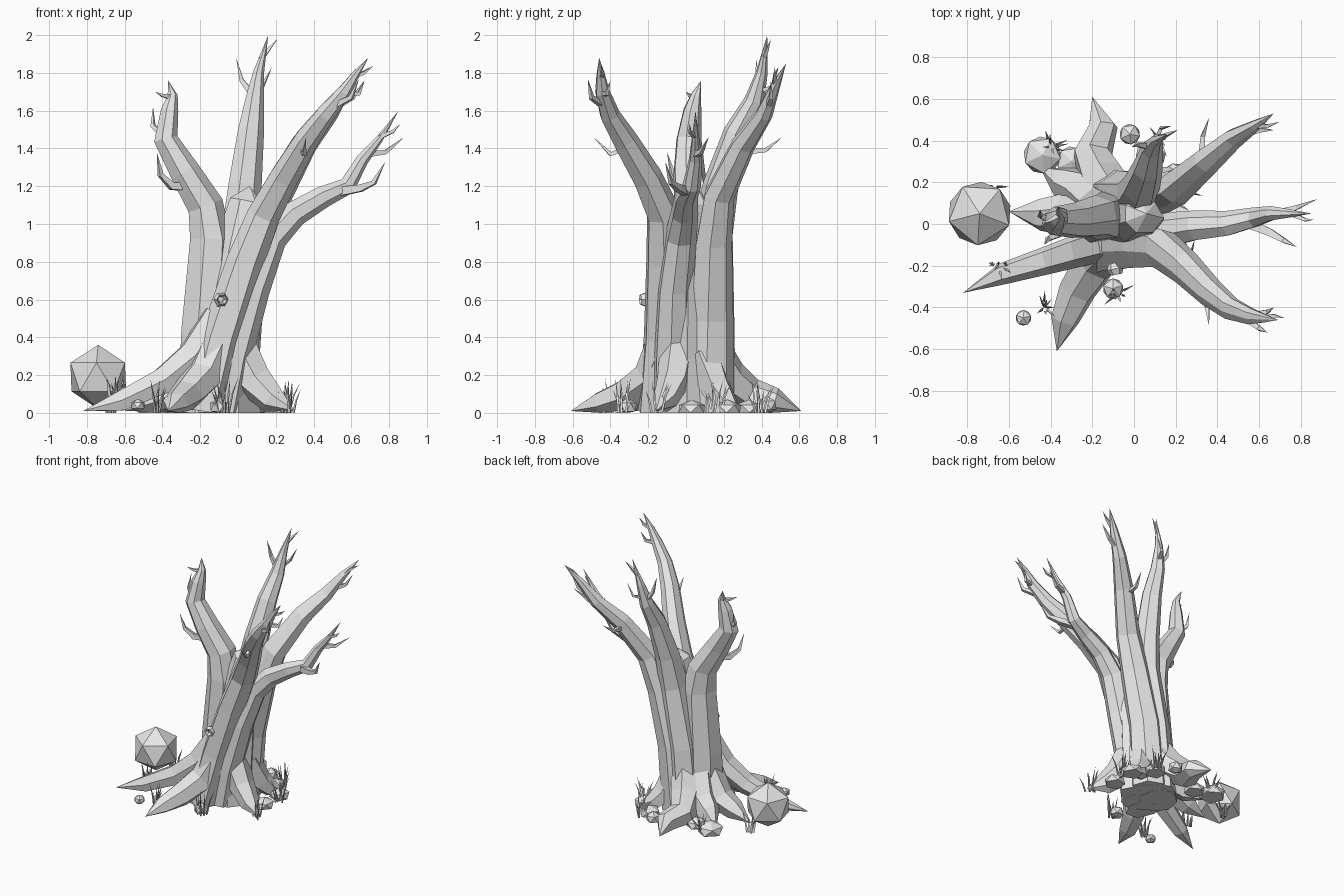
import bpy
import bmesh
import math
import random
from mathutils import Vector, Matrix

random.seed(4)

default_cube = bpy.data.objects.get("Cube")
if default_cube:
    bpy.data.objects.remove(default_cube, do_unlink=True)

grey = bpy.data.materials.new("plain_grey")
grey.use_nodes = True
grey.diffuse_color = (.8, .8, .8, 1)
grey.node_tree.nodes["Principled BSDF"].inputs["Base Color"].default_value = (.8, .8, .8, 1)


def finish(name, bm):
    """Rest the mesh on the ground, tidy it and turn it into a flat shaded object."""
    for vert in bm.verts:
        vert.co.z = max(vert.co.z, 0)
    bmesh.ops.remove_doubles(bm, verts=bm.verts, dist=.0005)
    bmesh.ops.recalc_face_normals(bm, faces=bm.faces)
    mesh = bpy.data.meshes.new(name)
    bm.to_mesh(mesh)
    bm.free()
    mesh.materials.append(grey)
    obj = bpy.data.objects.new(name, mesh)
    bpy.context.collection.objects.link(obj)
    return obj


def add_tube(bm, points, radius, sides, power, ridge):
    """Sweep a ridged polygon along the points, tapering to a sharp tip."""
    points = [Vector(p) for p in points]
    last = len(points) - 1
    ridges = [random.uniform(1 - ridge, 1 + ridge) for _ in range(sides)]
    tangent = (points[1] - points[0]).normalized()
    side = tangent.orthogonal().normalized()
    rings = []
    for i, point in enumerate(points):
        ahead = points[min(i + 1, last)] - points[max(i - 1, 0)]
        ahead.normalize()
        side = tangent.rotation_difference(ahead) @ side
        tangent = ahead
        up = tangent.cross(side)
        size = radius * (1 - i / last) ** power
        ring = []
        for k in range(sides):
            angle = math.tau * k / sides
            offset = side * math.cos(angle) + up * math.sin(angle)
            ring.append(bm.verts.new(point + offset * size * ridges[k]))
        rings.append(ring)
    bm.faces.new(rings[0])
    for low, high in zip(rings, rings[1:]):
        for k in range(sides):
            n = (k + 1) % sides
            bm.faces.new((low[k], low[n], high[n], high[k]))


def limb(name, radius, *points, sides=7, power=.8, ridge=.12):
    bm = bmesh.new()
    add_tube(bm, points, radius, sides, power, ridge)
    return finish(name, bm)


def root(name, radius, *points):
    return limb(name, radius, *points, sides=6, power=.4)


def twig(name, radius, *points):
    return limb(name, radius, *points, sides=4, power=.7, ridge=.05)


def rock(name, x, y, z, radius, height):
    bm = bmesh.new()
    place = Matrix.Translation((x, y, z)) @ Matrix.Rotation(x * 9, 4, 'Z')
    scale = Matrix.Diagonal((radius, radius, height, 1))
    bmesh.ops.create_icosphere(bm, subdivisions=1, radius=1, matrix=place @ scale)
    return finish(name, bm)


def grass(name, x, y, z, blades, tall):
    """A clump of thin blades that bend outwards."""
    bm = bmesh.new()
    for _ in range(blades):
        angle = random.uniform(0, math.tau)
        out = Vector((math.cos(angle), math.sin(angle), 0))
        foot = Vector((x, y, z)) + out * random.uniform(0, .035)
        height = tall * random.uniform(.5, 1)
        lean = random.uniform(.01, .06)
        middle = foot + out * lean * .4 + Vector((0, 0, height * .55))
        tip = foot + out * lean + Vector((0, 0, height))
        add_tube(bm, (foot, middle, tip), .008, 3, .6, .1)
    return finish(name, bm)


# Trunk core and the strands that twist up into branches
limb("trunk_core", .2, (-.1, .03, 0), (-.09, .03, .3), (-.05, .03, .6), (0, .03, .9),
     (.04, .04, 1.12), (.06, .05, 1.2), power=.45)
limb("right_branch", .15, (-.18, .04, 0), (-.17, .03, .45), (-.14, .03, .92),
     (-.17, .03, 1.1), (-.28, .01, 1.28), (-.38, .01, 1.45), (-.36, .03, 1.6),
     (-.345, .05, 1.68), (-.37, .08, 1.76))
limb("tall_branch", .14, (-.1, .11, 0), (-.06, .12, .5), (.02, .13, .95), (.04, .18, 1.2),
     (.07, .27, 1.48), (.09, .36, 1.65), (.11, .4, 1.8), (.16, .43, 2))
limb("back_branch", .13, (-.04, .12, 0), (.01, .13, .5), (.11, .14, .9), (.2, .17, 1.15),
     (.35, .3, 1.42), (.48, .41, 1.58), (.58, .47, 1.73), (.67, .53, 1.85))
limb("front_branch", .13, (-.2, -.12, 0), (-.1, -.1, .4), (.03, -.1, .8), (.13, -.11, 1.05),
     (.24, -.2, 1.25), (.36, -.32, 1.45), (.46, -.4, 1.58), (.56, -.44, 1.7),
     (.62, -.45, 1.79), (.69, -.46, 1.88))
limb("left_branch", .11, (-.08, -.06, 0), (-.02, -.07, .3), (.08, -.06, .65), (.18, -.03, .92),
     (.3, -.01, 1.05), (.45, 0, 1.14), (.58, .03, 1.2), (.66, .05, 1.34),
     (.75, .05, 1.45), (.85, .05, 1.6))

# Roots
root("right_root", .1, (-.1, -.08, .5), (-.24, -.12, .3), (-.4, -.17, .17),
     (-.63, -.24, .06), (-.82, -.33, .01))
root("front_root", .12, (-.08, -.08, .42), (-.18, -.18, .2), (-.27, -.32, .1),
     (-.33, -.46, .05), (-.37, -.61, .01))
root("back_root", .13, (-.08, .1, .35), (-.15, .22, .18), (-.2, .34, .09),
     (-.15, .47, .06), (-.2, .61, .01))
root("left_root", .11, (-.02, -.04, .35), (.08, -.07, .17), (.18, -.11, .07), (.3, -.16, .01))
root("side_root", .12, (-.2, .02, .3), (-.33, .04, .13), (-.45, .04, .07), (-.6, .06, .01))
root("back_right_root", .13, (-.15, .08, .3), (-.25, .16, .14), (-.34, .2, .08), (-.45, .27, .01))
root("back_left_root", .1, (0, .1, .3), (.07, .17, .12), (.13, .22, .05), (.22, .28, .01))

# Twigs on each branch
twig("right_hook_twig", .035, (-.25, .01, 1.2), (-.35, -.04, 1.2), (-.41, -.07, 1.26),
     (-.43, -.1, 1.38))
twig("right_upper_twig", .025, (-.38, .01, 1.45), (-.45, .04, 1.52), (-.45, .07, 1.62))
twig("right_tip_twig", .018, (-.35, .05, 1.67), (-.4, .02, 1.68), (-.44, 0, 1.7))
twig("tall_side_twig", .025, (.09, .37, 1.67), (.02, .38, 1.76), (-.01, .37, 1.88))
twig("tall_tip_twig", .018, (.12, .41, 1.87), (.16, .43, 1.92), (.21, .45, 1.98))
twig("tall_back_twig", .018, (.1, .39, 1.7), (.13, .46, 1.73), (.18, .47, 1.83))
twig("back_low_twig", .025, (.32, .28, 1.38), (.33, .42, 1.39), (.36, .51, 1.46))
twig("back_mid_twig", .025, (.5, .43, 1.61), (.61, .45, 1.67), (.67, .45, 1.76))
twig("back_tip_twig", .018, (.58, .47, 1.73), (.64, .47, 1.79), (.7, .49, 1.83))
twig("left_low_twig", .035, (.53, .01, 1.17), (.65, -.04, 1.19), (.72, -.08, 1.22),
     (.78, -.11, 1.33))
twig("left_upper_twig", .025, (.68, .05, 1.37), (.78, .08, 1.38), (.88, .12, 1.46))
twig("left_tip_twig", .018, (.75, .05, 1.46), (.82, .02, 1.49), (.86, .02, 1.53))
twig("front_low_twig", .025, (.34, -.3, 1.41), (.35, -.4, 1.37), (.36, -.49, 1.46))
twig("front_mid_twig", .025, (.48, -.41, 1.61), (.6, -.5, 1.67), (.64, -.52, 1.77))
twig("front_upper_twig", .022, (.56, -.44, 1.69), (.64, -.42, 1.69), (.67, -.4, 1.76))
twig("front_tip_twig", .018, (.61, -.45, 1.78), (.67, -.44, 1.8), (.72, -.45, 1.84))

# Hollow knot on the front of the trunk
bpy.ops.mesh.primitive_torus_add(location=(-.09, -.215, .6), rotation=(math.pi / 2, 0, .2),
                                 major_segments=6, minor_segments=4,
                                 major_radius=.028, minor_radius=.013)
knot = bpy.context.object
knot.name = "trunk_knot"
knot.scale.z = 2.2
knot.data.materials.append(grey)

# Boulder and low stones
rock("boulder", -.74, .05, .19, .17, .17)
rock("flat_stone", -.44, .33, .02, .1, .07)
rock("back_stone", -.02, .43, .04, .055, .05)
rock("front_stone", -.53, -.45, .04, .042, .035)
rock("root_stone", -.1, -.31, .03, .055, .05)
for i, (x, y) in enumerate(((.2, .22), (.2, .03), (.08, .33), (-.3, .3))):
    rock("low_stone_%d" % i, x, y, .02, .08, .05)

# Grass around the roots
for i, (x, y, z) in enumerate(((-.65, -.19, .08), (-.43, -.4, 0), (-.08, -.33, 0), (-.4, .37, .03),
                               (-.68, .18, 0), (.27, -.16, 0), (.24, .16, 0), (.12, .4, 0))):
    grass("grass_clump_%d" % i, x, y, z, 9, .13 if z else .19)
